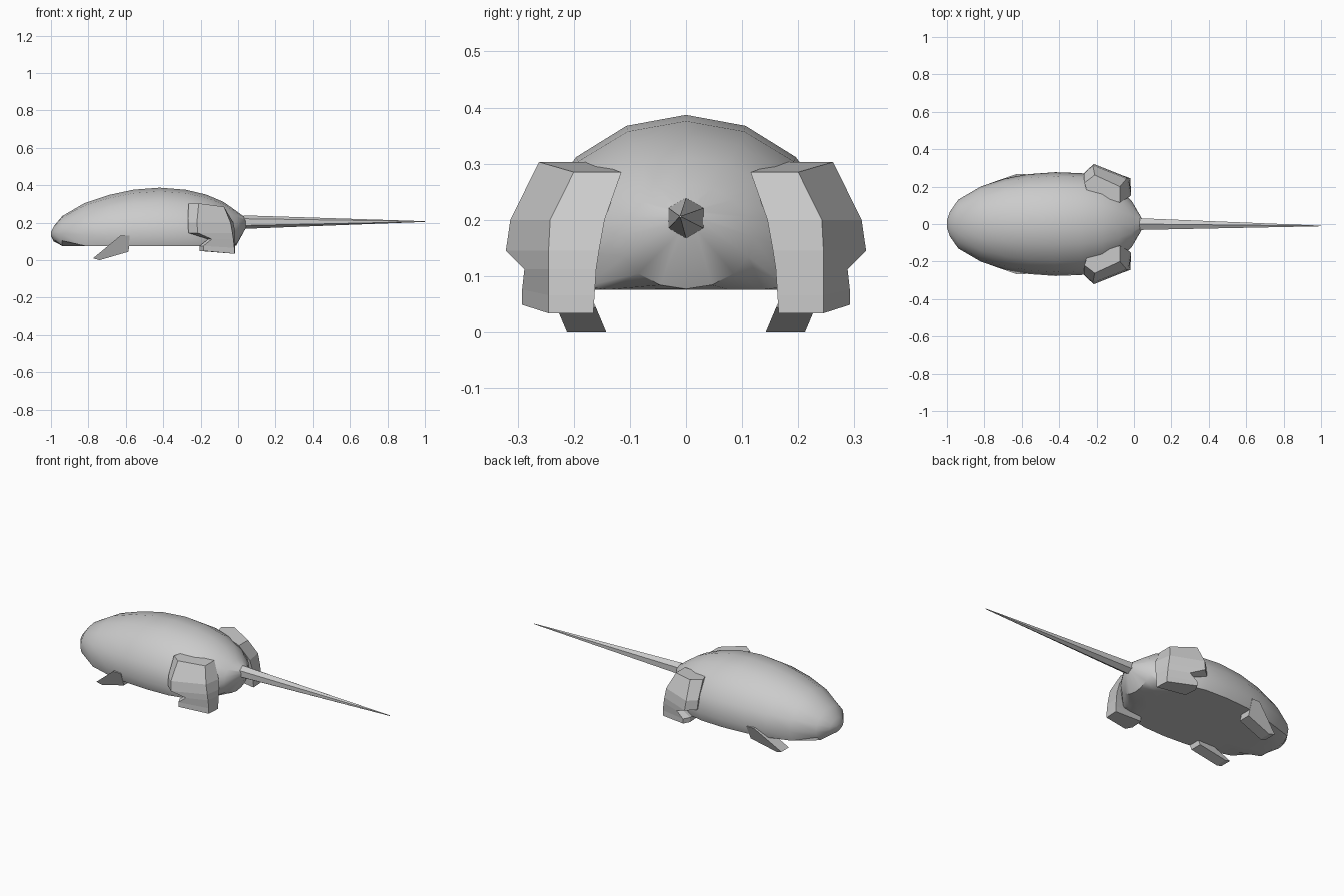
import bpy, bmesh
from math import sin, cos, pi, radians

if "Cube" in bpy.data.objects:
    bpy.data.objects.remove(bpy.data.objects["Cube"])


def loft(name, rings, smooth=False, mirror=False):
    """Skin a closed tube through rings of equal point count and cap its ends."""
    bm = bmesh.new()
    loops = [[bm.verts.new(p) for p in ring] for ring in rings]
    n = len(loops[0])
    for a, b in zip(loops, loops[1:]):
        for i in range(n):
            j = (i + 1) % n
            bm.faces.new((a[i], a[j], b[j], b[i]))
    bm.faces.new(loops[0][::-1])
    bm.faces.new(loops[-1])
    bmesh.ops.recalc_face_normals(bm, faces=bm.faces)
    me = bpy.data.meshes.new(name)
    bm.to_mesh(me)
    bm.free()
    ob = bpy.data.objects.new(name, me)
    bpy.context.collection.objects.link(ob)
    if mirror:
        mod = ob.modifiers.new("Mirror", 'MIRROR')
        mod.use_axis = (False, True, False)
    if smooth:
        bpy.ops.object.select_all(action='DESELECT')
        ob.select_set(True)
        bpy.context.view_layer.objects.active = ob
        bpy.ops.object.shade_smooth_by_angle(angle=radians(35))
    return ob


# Body: elliptical sections with a flat belly (x, half width, top z, centre z)
FLOOR = 0.076
sections = [
    (-1.00, 0.02, 0.150, 0.14), (-0.985, 0.065, 0.180, 0.14),
    (-0.94, 0.13, 0.235, 0.14), (-0.82, 0.20, 0.305, 0.135),
    (-0.69, 0.243, 0.348, 0.13), (-0.56, 0.267, 0.376, 0.13),
    (-0.42, 0.277, 0.387, 0.13), (-0.28, 0.272, 0.376, 0.13),
    (-0.17, 0.245, 0.350, 0.135), (-0.08, 0.195, 0.312, 0.145),
    (-0.01, 0.12, 0.263, 0.17), (0.045, 0.025, 0.222, 0.20),
]
SEG = 16
body = []
for x, w, top, c in sections:
    ring = []
    for i in range(SEG):
        a = 2 * pi * i / SEG
        ring.append((x, w * cos(a), max(FLOOR, c + (top - c) * sin(a))))
    body.append(ring)
loft("body", body, smooth=True)

# Tail: six-sided spike
loft("tail", [[(x, y + r * sin(pi * i / 3), z + r * cos(pi * i / 3))
               for i in range(6)]
              for x, y, z, r in ((0.03, 0, 0.203, 0.036), (1.0, -0.01, 0.206, 0.002))])

# Front legs: slanted profile (x, z), leaning outwards towards the top
leg = [(-0.775, 0.010), (-0.74, 0.0), (-0.585, 0.045),
       (-0.58, 0.130), (-0.63, 0.130)]
loft("front_legs", [[(x, y + 0.42 * z, z) for x, z in leg]
                    for y in (0.142, 0.212)], mirror=True)

# Haunches with hind feet: plan outlines stacked from hip to sole
# (z, inner front, front bevel, outer front, outer back, inner back)
levels = [
    (0.285, (-0.25, 0.17), (-0.265, 0.22), (-0.21, 0.262), (-0.075, 0.20), (-0.075, 0.115)),
    (0.200, (-0.25, 0.18), (-0.268, 0.268), (-0.22, 0.313), (-0.04, 0.242), (-0.025, 0.145)),
    (0.145, (-0.25, 0.18), (-0.265, 0.275), (-0.215, 0.321), (-0.03, 0.245), (-0.015, 0.155)),
    (0.112, (-0.15, 0.18), (-0.16, 0.26), (-0.14, 0.288), (-0.025, 0.245), (-0.015, 0.160)),
    (0.066, (-0.20, 0.18), (-0.205, 0.255), (-0.185, 0.292), (-0.02, 0.245), (-0.015, 0.163)),
    (0.034, (-0.20, 0.18), (-0.205, 0.255), (-0.185, 0.292), (-0.02, 0.245), (-0.015, 0.165)),
]
haunch = []
for z, *pts in levels:
    # Front edge sits slightly higher than the back edge
    lift = (0.018, 0, 0, 0, 0.01, 0.015)[len(haunch)]
    haunch.append([(x, y, z + (lift if i < 3 else 0)) for i, (x, y) in enumerate(pts)])
loft("haunches", haunch, mirror=True)
